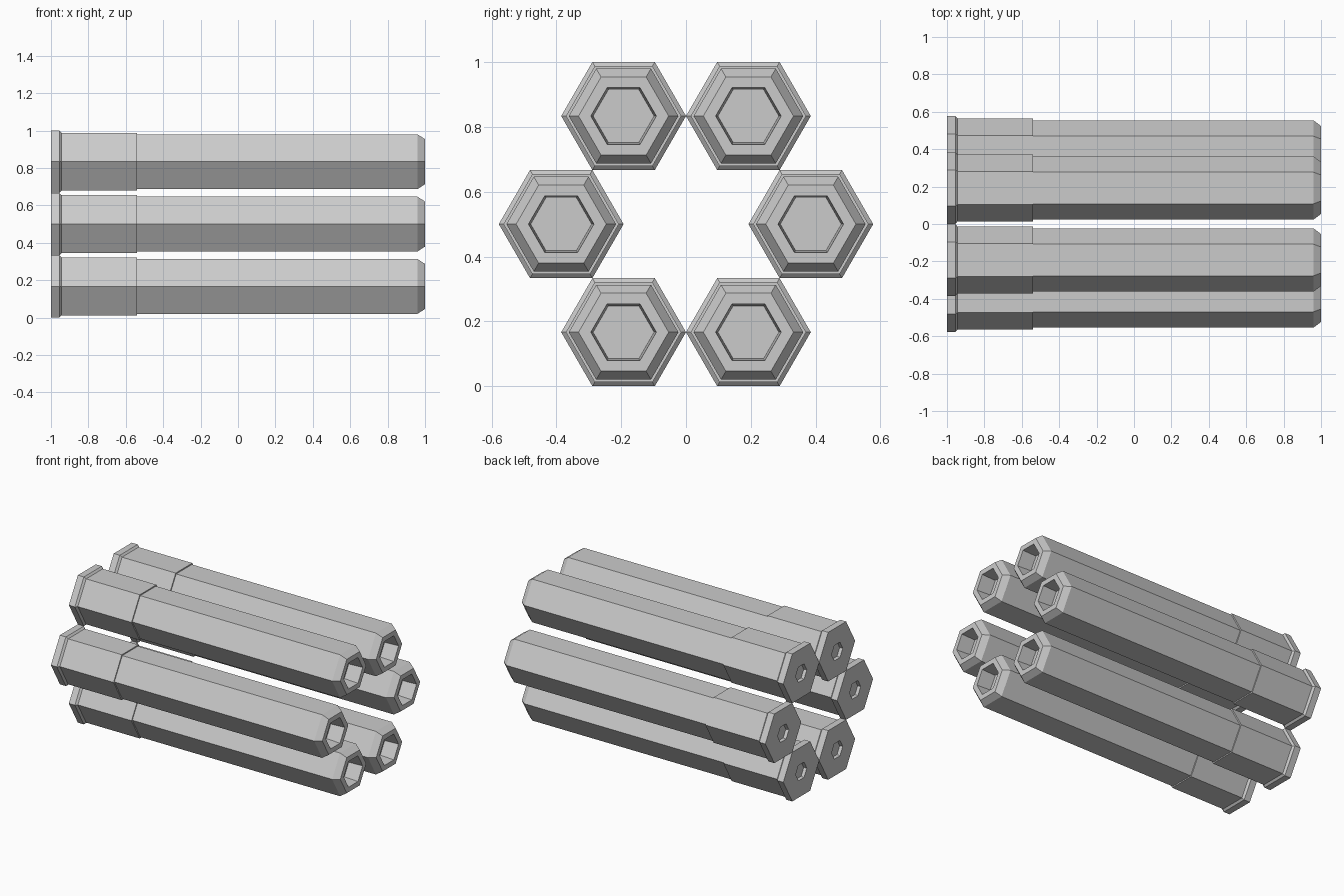
import bpy, bmesh, math

default = bpy.data.objects.get("Cube")
if default:
    bpy.data.objects.remove(default, do_unlink=True)

grey = bpy.data.materials.new("plain grey")
colour = (0.6, 0.6, 0.6, 1)
grey.diffuse_color = colour
grey.use_nodes = True
grey.node_tree.nodes["Principled BSDF"].inputs["Base Color"].default_value = colour

SIDES = 6
FLANGE_R = 0.1925   # corner radius of the widest ring
STEP = (-0.54, 0.169)  # where the case meets the tube


def hex_loft(name, profile, centre, cap_start=False, cap_end=False):
    """Sweep (x, corner radius) pairs into a flat-shaded hexagonal body."""
    bm = bmesh.new()
    rings = []
    for x, r in profile:
        angles = [2 * math.pi * i / SIDES for i in range(SIDES)]
        rings.append([bm.verts.new((x, r * math.cos(a), r * math.sin(a))) for a in angles])
    for a, b in zip(rings, rings[1:]):
        for i in range(SIDES):
            j = (i + 1) % SIDES
            bm.faces.new((a[i], a[j], b[j], b[i]))
    if cap_start:
        bm.faces.new(rings[0][::-1])
    if cap_end:
        bm.faces.new(rings[-1])
    mesh = bpy.data.meshes.new(name)
    bm.to_mesh(mesh)
    bm.free()
    mesh.materials.append(grey)
    obj = bpy.data.objects.new(name, mesh)
    obj.location = centre
    bpy.context.collection.objects.link(obj)
    return obj


# Case: recessed primer, flat base, flange, bevel, wall and step
case_profile = [(-0.98, 0.055), (-1, 0.06), (-1, FLANGE_R), (-0.955, FLANGE_R),
                (-0.943, 0.178), (STEP[0], 0.178), STEP]

# Tube: long wall, chamfered tip, rim and recessed socket
tube_profile = [STEP, (0.96, 0.169), (1, 0.139), (1, 0.101), (0.9, 0.094)]

# Six rounds in a ring, touching at their flange corners
for n in range(6):
    angle = n * math.pi / 3
    ring_r = 2 * FLANGE_R
    mid = FLANGE_R * math.sqrt(3) * 1.5
    centre = (0, ring_r * math.cos(angle), mid + ring_r * math.sin(angle))
    hex_loft(f"case_{n + 1}", case_profile, centre, cap_start=True)
    hex_loft(f"tube_{n + 1}", tube_profile, centre, cap_end=True)
